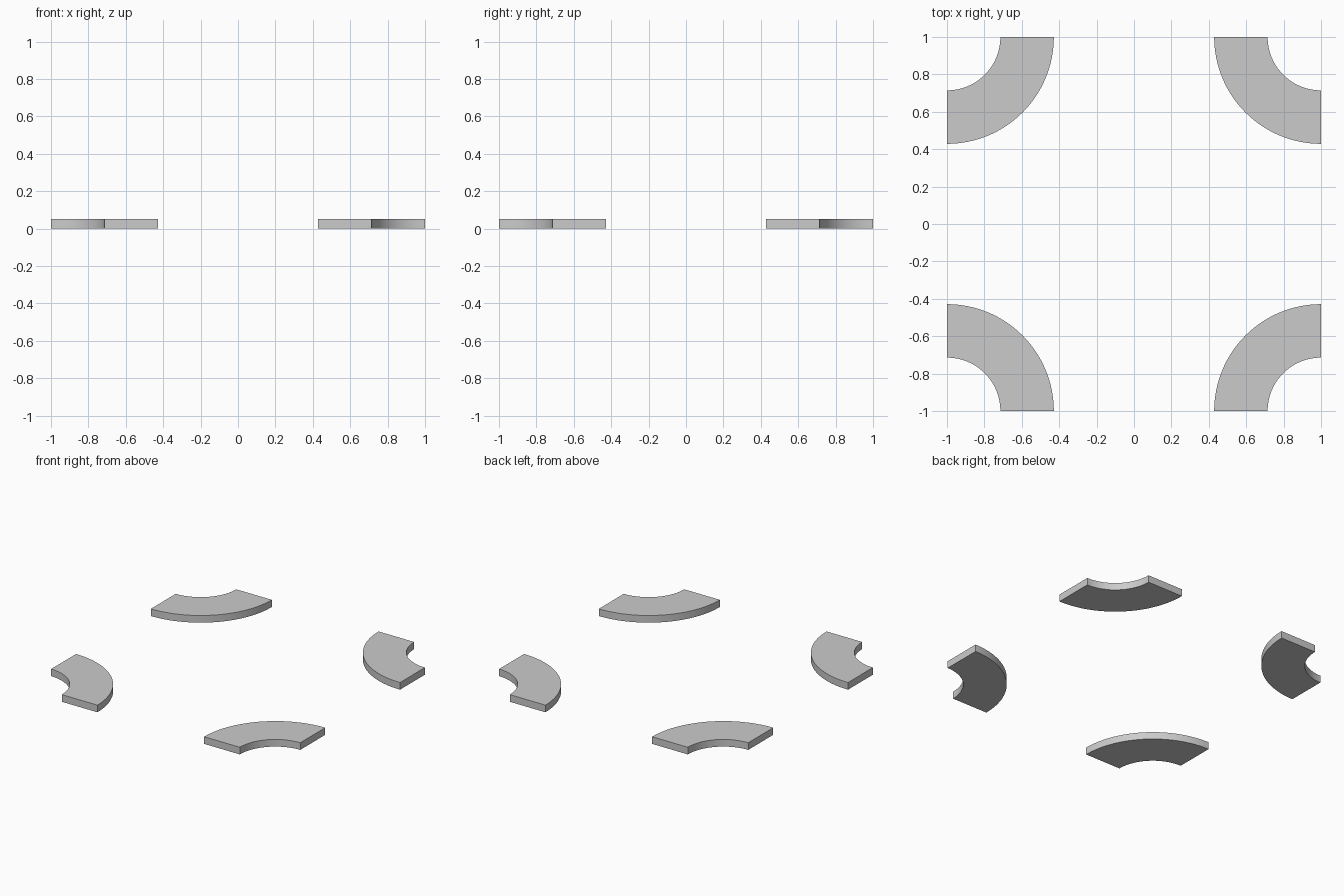
import bpy, bmesh, math

if "Cube" in bpy.data.objects:
    bpy.data.objects.remove(bpy.data.objects["Cube"])

INNER, OUTER, HEIGHT, SEGS = 0.2857, 0.5714, 0.052, 32


def quarter_ring(name, cx, cy, start):
    """Flat quarter ring centred on (cx, cy), sweeping 90 degrees from start."""
    bm = bmesh.new()
    angles = [start + math.pi / 2 * i / SEGS for i in range(SEGS + 1)]
    rows = []
    for a in angles:
        c, s = math.cos(a), math.sin(a)
        rows.append([bm.verts.new((cx + r * c, cy + r * s, z))
                     for r, z in ((INNER, 0), (OUTER, 0), (OUTER, HEIGHT), (INNER, HEIGHT))])
    # Bottom, outer wall, top and inner wall
    for p, q in zip(rows, rows[1:]):
        for k in range(4):
            n = (k + 1) % 4
            bm.faces.new((p[k], p[n], q[n], q[k]))
    # End caps
    bm.faces.new(rows[0][::-1])
    bm.faces.new(rows[-1])
    bmesh.ops.recalc_face_normals(bm, faces=bm.faces)
    mesh = bpy.data.meshes.new(name)
    bm.to_mesh(mesh)
    bm.free()
    obj = bpy.data.objects.new(name, mesh)
    bpy.context.collection.objects.link(obj)
    bpy.ops.object.select_all(action='DESELECT')
    obj.select_set(True)
    bpy.context.view_layer.objects.active = obj
    bpy.ops.object.shade_smooth_by_angle(angle=math.radians(30))


# One curved corner piece at each corner, bulging towards the middle
for i, (name, x, y) in enumerate((("corner_back_right", 1, 1), ("corner_back_left", -1, 1),
                                  ("corner_front_left", -1, -1), ("corner_front_right", 1, -1))):
    quarter_ring(name, x, y, math.pi + i * math.pi / 2)
